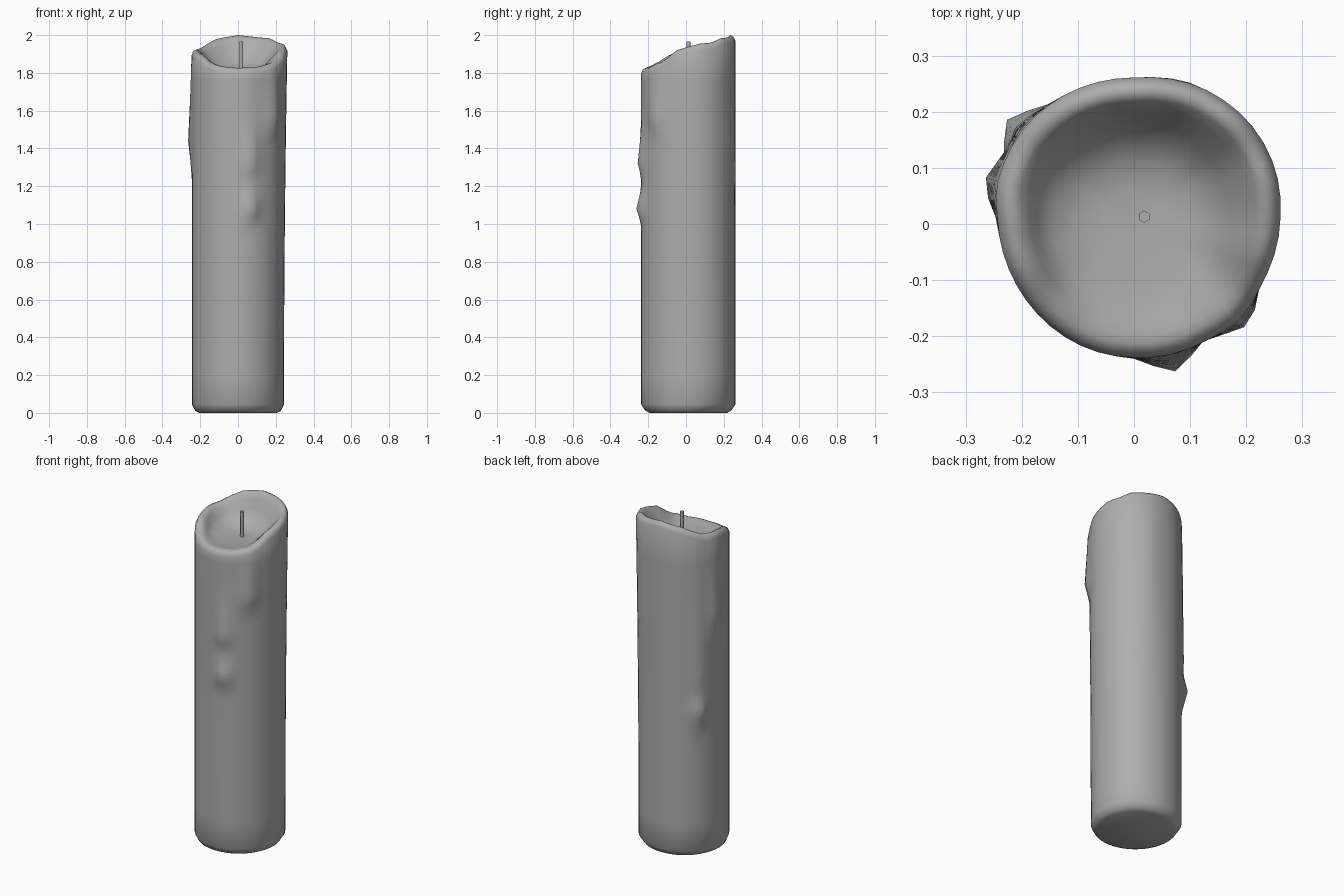
import bpy, bmesh
from math import sin, cos, radians, exp, degrees, tau

if "Cube" in bpy.data.objects:
    bpy.data.objects.remove(bpy.data.objects["Cube"])

SEG = 48
FLOOR = 1.815
CY = 0.012

# rim height by angle (degrees counter-clockwise from +x)
RIM = [(0, 1.938), (15, 1.955), (30, 1.96), (45, 1.983), (60, 1.987), (90, 2.0), (120, 1.98),
       (150, 1.93), (180, 1.92), (205, 1.90), (225, 1.86), (245, 1.835), (270, 1.826),
       (300, 1.833), (325, 1.86), (345, 1.92), (360, 1.938)]
# wax drips: angle, width, top z, peak z, end z, bulge at top, bulge at peak
DRIPS = [(-75, 9, 1.52, 1.32, 1.23, 0.004, 0.026),
         (-75, 9, 1.20, 1.08, 0.98, 0.004, 0.034),
         (-43, 10, 1.80, 1.56, 1.44, 0.008, 0.026),
         (166, 10, 1.88, 1.44, 1.22, 0.005, 0.026),
         (142.5, 10, 1.85, 1.08, 0.96, 0.004, 0.012),
         (142.5, 9, 1.00, 0.88, 0.74, 0.006, 0.034),
         (68, 12, 1.90, 1.40, 1.00, 0.003, 0.005)]


def lerp_table(table, t):
    for (a, va), (b, vb) in zip(table, table[1:]):
        if a <= t <= b:
            return va + (vb - va) * (t - a) / (b - a)


def radius(deg, z):
    r = 0.243 + 0.003 * sin(radians(3 * deg))
    s = sin(radians(deg))
    r += (0.009 if s > 0 else 0.004) * abs(s)
    r += 0.018 * (z / 1.9) ** 2 * max(0, cos(radians(deg)))
    for ang, width, top, peak, end, b0, b1 in DRIPS:
        d = (deg - ang + 180) % 360 - 180
        amp = lerp_table([(0, 0), (end, 0), (peak, b1), (top, b0), (top + 0.1, 0), (3, 0)], z)
        r += amp * exp(-(d / width) ** 2)
    return r


def section(deg):
    """Outline (r, z) from the base edge up over the lip and into the wax pool."""
    rim = lerp_table(RIM, deg)
    pts = [(0.205, 0.0), (0.228, 0.012), (radius(deg, 0.04), 0.045)]
    for z in [0.2, 0.45, 0.62] + [0.72 + 0.04 * i for i in range(27)]:
        pts.append((radius(deg, z), z))
    r = radius(deg, rim - 0.03)
    h = rim - FLOOR
    pts += [(r, rim - 0.03), (r - 0.010, rim - 0.008), (r - 0.026, rim),
            (r - 0.042, rim - 0.07 * h), (r - 0.058, rim - 0.22 * h),
            (0.172, FLOOR + 0.5 * h), (0.145, FLOOR + 0.24 * h),
            (0.10, FLOOR + 0.07 * h), (0.05, FLOOR)]
    return pts


grey = bpy.data.materials.new("dark_grey_wax")
grey.diffuse_color = (0.42, 0.42, 0.42, 1)
grey.use_nodes = True
grey.node_tree.nodes["Principled BSDF"].inputs["Base Color"].default_value = grey.diffuse_color


def finish(name, bm):
    bmesh.ops.recalc_face_normals(bm, faces=bm.faces)
    mesh = bpy.data.meshes.new(name)
    bm.to_mesh(mesh)
    bm.free()
    mesh.materials.append(grey)
    ob = bpy.data.objects.new(name, mesh)
    bpy.context.collection.objects.link(ob)
    bpy.context.view_layer.objects.active = ob
    ob.select_set(True)
    bpy.ops.object.shade_smooth_by_angle(angle=radians(65))
    ob.select_set(False)
    return ob


# candle body with melted rim and drips
bm = bmesh.new()
cols = []
for i in range(SEG):
    a = tau * i / SEG
    cols.append([bm.verts.new((r * cos(a), CY + r * sin(a), z)) for r, z in section(degrees(a))])
for c, d in zip(cols, cols[1:] + cols[:1]):
    for k in range(len(c) - 1):
        bm.faces.new((c[k], d[k], d[k + 1], c[k + 1]))
bm.faces.new([c[0] for c in cols])
bm.faces.new([c[-1] for c in cols])
finish("candle_body", bm)

# six-sided wick
bm = bmesh.new()
bmesh.ops.create_cone(bm, cap_ends=True, segments=6, radius1=0.011, radius2=0.011, depth=0.165)
bmesh.ops.translate(bm, verts=bm.verts, vec=(0.018, 0.013, 1.8825))
finish("wick", bm)
